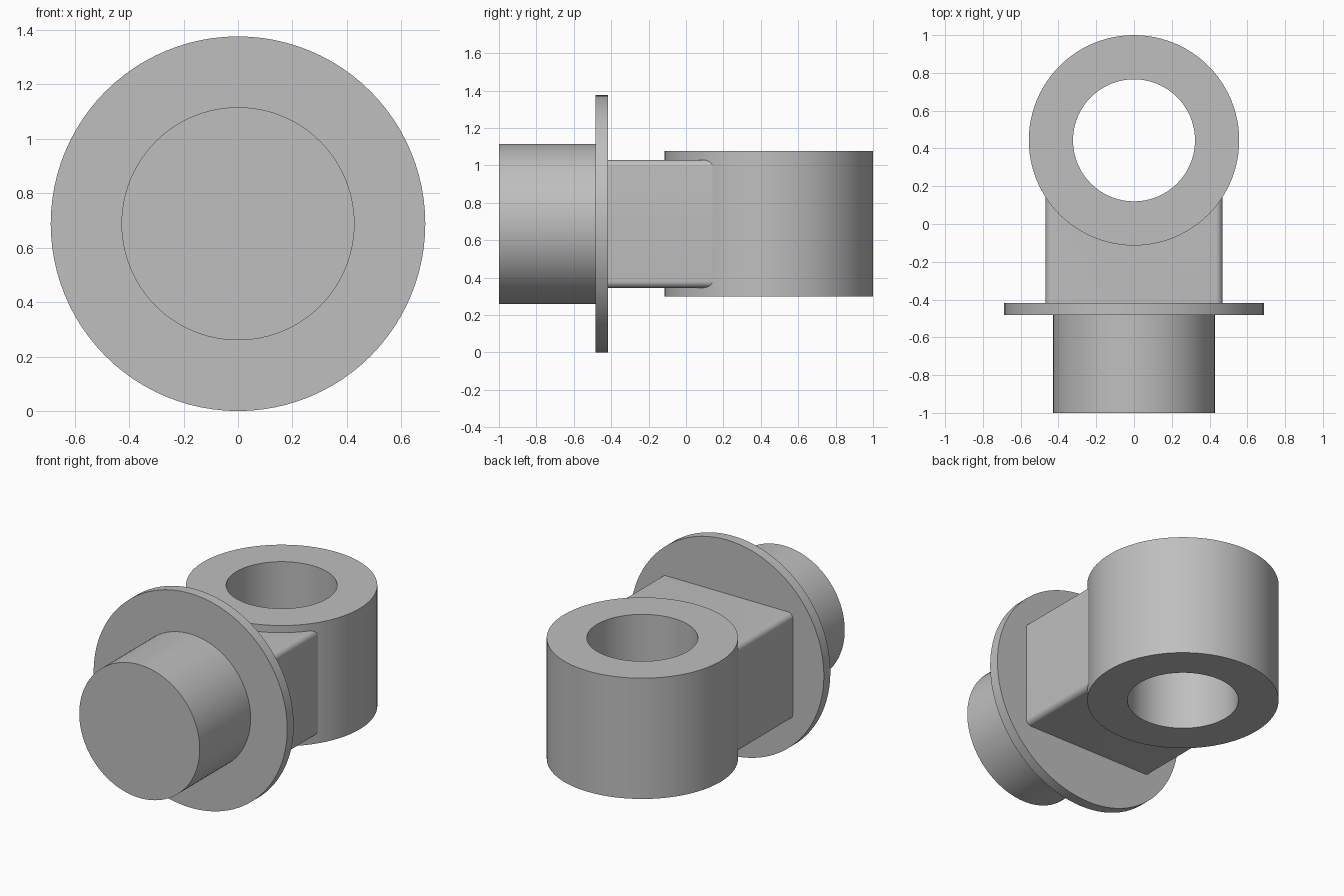
import bpy, bmesh, math
from mathutils import Matrix, Vector

cube = bpy.data.objects.get("Cube")
if cube:
    bpy.data.objects.remove(cube, do_unlink=True)

AXIS_Z = 0.688          # height of the shaft axis
RING_Y = 0.443          # centre of the eye ring

grey = bpy.data.materials.new("plain grey")
grey.use_nodes = True
colour = (0.52, 0.52, 0.52, 1)
grey.diffuse_color = colour
grey.node_tree.nodes["Principled BSDF"].inputs["Base Color"].default_value = colour


def add_object(name, bm):
    bmesh.ops.recalc_face_normals(bm, faces=bm.faces)
    mesh = bpy.data.meshes.new(name)
    bm.to_mesh(mesh)
    bm.free()
    mesh.materials.append(grey)
    obj = bpy.data.objects.new(name, mesh)
    bpy.context.collection.objects.link(obj)
    return obj


def smooth(obj):
    bpy.ops.object.select_all(action="DESELECT")
    obj.select_set(True)
    bpy.context.view_layer.objects.active = obj
    bpy.ops.object.shade_smooth_by_angle(angle=math.radians(35))


def cylinder(name, radius, start, end, matrix):
    """Capped cylinder running from start to end along the matrix's z axis."""
    bm = bmesh.new()
    bmesh.ops.create_cone(bm, cap_ends=True, segments=96, radius1=radius, radius2=radius,
                          depth=end - start,
                          matrix=matrix @ Matrix.Translation((0, 0, (start + end) / 2)))
    return add_object(name, bm)


# Shaft and flange along y
along_y = Matrix.Translation((0, 0, AXIS_Z)) @ Matrix.Rotation(-math.pi / 2, 4, "X")
smooth(cylinder("shaft", 0.428, -1.0, -0.483, along_y))
smooth(cylinder("flange", 0.688, -0.483, -0.417, along_y))

# Eye ring: rectangular section spun about a vertical axis
bm = bmesh.new()
section = [(0.323, 0.30), (0.557, 0.30), (0.557, 1.076), (0.323, 1.076)]
verts = [bm.verts.new((r, RING_Y, z)) for r, z in section]
edges = [bm.edges.new((verts[i], verts[(i + 1) % 4])) for i in range(4)]
bmesh.ops.spin(bm, geom=verts + edges, cent=(0, RING_Y, 0), axis=(0, 0, 1),
               angle=math.tau, steps=96)
bmesh.ops.remove_doubles(bm, verts=bm.verts, dist=0.0001)
smooth(add_object("eye_ring", bm))

# Neck block with its four lengthwise edges rounded
bm = bmesh.new()
size, centre = Vector((0.936, 0.667, 0.684)), Vector((0, -0.0835, AXIS_Z))
bmesh.ops.create_cube(bm, size=1, matrix=Matrix.Translation(centre) @ Matrix.Diagonal(size).to_4x4())
long_edges = [e for e in bm.edges if abs(e.verts[0].co.y - e.verts[1].co.y) > 0.1]
bmesh.ops.bevel(bm, geom=long_edges, offset=0.035, offset_type="OFFSET",
                segments=8, profile=0.5, affect="EDGES")
neck = add_object("neck_block", bm)

# Scoop the hidden end of the neck so that the bore stays open
cutter = cylinder("bore_cutter", 0.44, 0, 1.4, Matrix.Translation((0, RING_Y, 0)))
cutter.hide_render = True
scoop = neck.modifiers.new("scoop", "BOOLEAN")
scoop.operation = "DIFFERENCE"
scoop.solver = "EXACT"
scoop.object = cutter
bpy.context.view_layer.objects.active = neck
bpy.ops.object.modifier_apply(modifier=scoop.name)
bpy.data.objects.remove(cutter, do_unlink=True)
smooth(neck)
